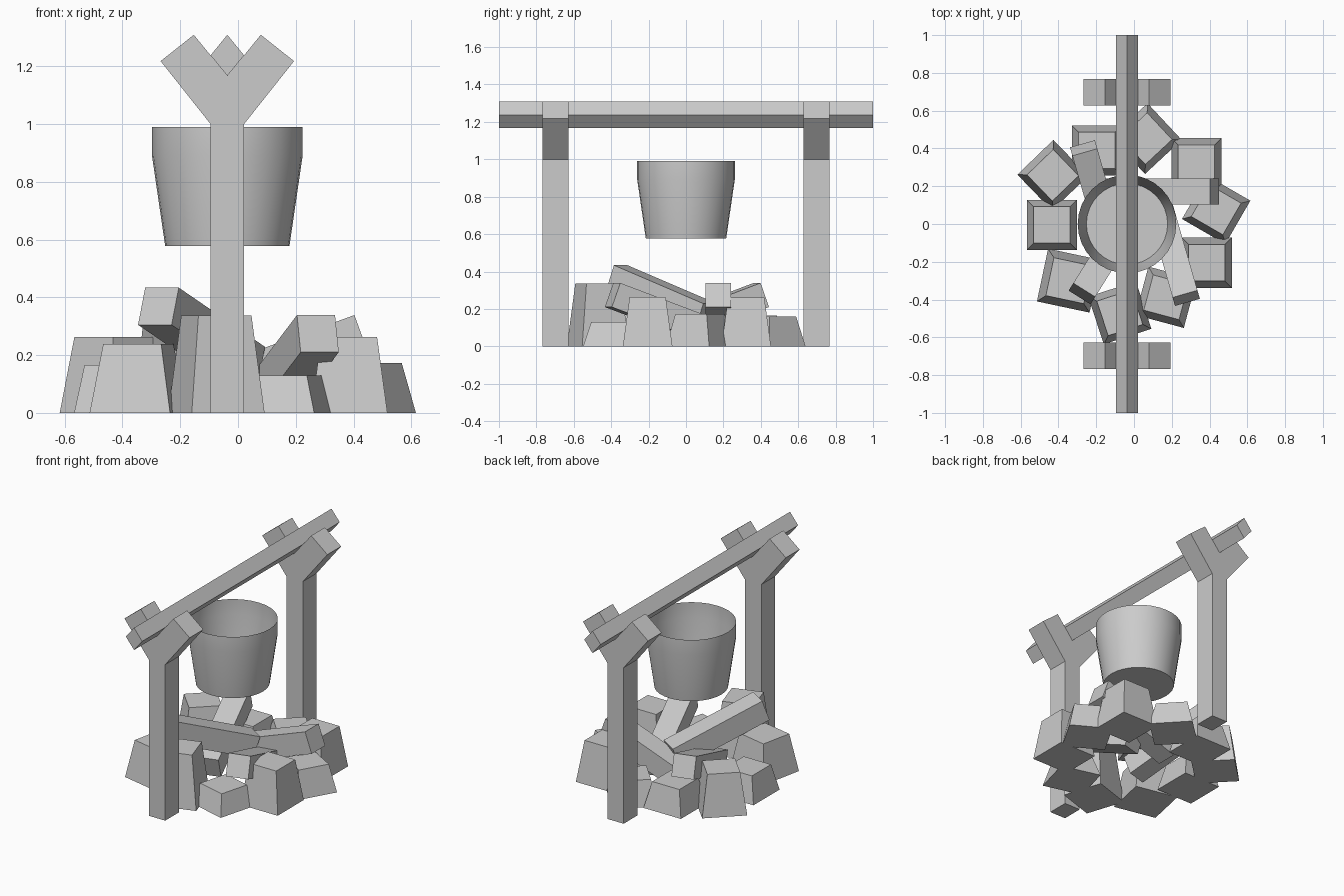
import bpy, bmesh, math
from mathutils import Matrix, Vector

if "Cube" in bpy.data.objects:
    bpy.data.objects.remove(bpy.data.objects["Cube"])

CX = -0.037  # centre line of the spit and pot


def make_object(name, bm):
    bmesh.ops.recalc_face_normals(bm, faces=bm.faces)
    mesh = bpy.data.meshes.new(name)
    bm.to_mesh(mesh)
    bm.free()
    ob = bpy.data.objects.new(name, mesh)
    bpy.context.collection.objects.link(ob)
    return ob


def extrude_y(name, profile, y0, y1):
    """Extrude an x,z outline along y."""
    bm = bmesh.new()
    face = bm.faces.new([bm.verts.new((x, y0, z)) for x, z in profile])
    new = bmesh.ops.extrude_face_region(bm, geom=[face])["geom"]
    bmesh.ops.translate(bm, vec=(0, y1 - y0, 0),
                        verts=[v for v in new if isinstance(v, bmesh.types.BMVert)])
    return make_object(name, bm)


def stone(name, x, y, angle, height, size=0.265, inset=0.036):
    """Square block tapering towards its top."""
    bm = bmesh.new()
    bmesh.ops.create_cube(bm, size=1)
    k = 1 - 2 * inset / size
    for v in bm.verts:
        s = size * (k if v.co.z > 0 else 1)
        v.co = (v.co.x * s, v.co.y * s, (v.co.z + 0.5) * height)
    bm.transform(Matrix.Translation((x, y, 0)) @ Matrix.Rotation(math.radians(angle), 4, 'Z'))
    return make_object(name, bm)


def log(name, end, heading, length=0.6, thick=0.137, tilt=20):
    """Square log; 'end' is the middle of the raised end's lower edge."""
    bm = bmesh.new()
    bmesh.ops.create_cube(bm, size=1)
    for v in bm.verts:
        v.co = ((v.co.x - 0.5) * length, v.co.y * thick, (v.co.z + 0.5) * thick)
    bm.transform(Matrix.Translation(end)
                 @ Matrix.Rotation(math.radians(heading), 4, 'Z')
                 @ Matrix.Rotation(math.radians(-tilt), 4, 'Y'))
    return make_object(name, bm)


# Forked posts at both ends
half = [(0.058, 0), (0.058, 1.0), (0.231, 1.218), (0.116, 1.309)]
fork = ([(CX + x, z) for x, z in half] + [(CX, 1.167)]
        + [(CX - x, z) for x, z in reversed(half)])
extrude_y("front_post", fork, -0.767, -0.628)
extrude_y("back_post", fork, 0.628, 0.767)

# Diamond-section spit resting in the forks
extrude_y("spit_beam", [(CX, 1.167), (CX + 0.058, 1.238), (CX, 1.309), (CX - 0.058, 1.238)], -1, 1)

# Open thin-walled pot
bm = bmesh.new()
N = 32
rings = [[bm.verts.new((CX + r * math.cos(2 * math.pi * i / N), r * math.sin(2 * math.pi * i / N), z))
          for i in range(N)] for r, z in [(0.215, 0.577), (0.261, 0.892), (0.261, 0.99)]]
bm.faces.new(rings[0])
for a, b in zip(rings, rings[1:]):
    for i in range(N):
        j = (i + 1) % N
        bm.faces.new((a[i], a[j], b[j], b[i]))
pot = make_object("pot", bm)
bpy.context.view_layer.objects.active = pot
pot.select_set(True)
bpy.ops.object.shade_smooth_by_angle(angle=math.radians(35))

# Ring of stones: x, y, rotation, height
stones = [(-0.435, -0.005, 0, 0.165), (-0.43, 0.258, 44, 0.263), (-0.197, 0.39, 0, 0.165),
          (0.065, 0.452, -47, 0.16), (0.33, 0.322, 0, 0.262), (0.435, 0.075, -30, 0.173),
          (0.385, -0.205, 0, 0.263), (0.17, -0.388, -15, 0.13), (-0.075, -0.47, 18, 0.337)]
for i, (x, y, a, h) in enumerate(stones):
    stone(f"stone_{i + 1}", x, y, a, h)
stone("stone_10", -0.345, -0.3, -12, 0.238, 0.285, 0.04)

# Firewood leaning inwards
log("log_right", (0.45, 0.172, 0.21), 0)
log("log_front_right", (0.283, -0.415, 0.21), -74)
log("log_front_left", (-0.288, -0.389, 0.305), 238)
log("log_back_left", (-0.273, 0.425, 0.21), 106)
